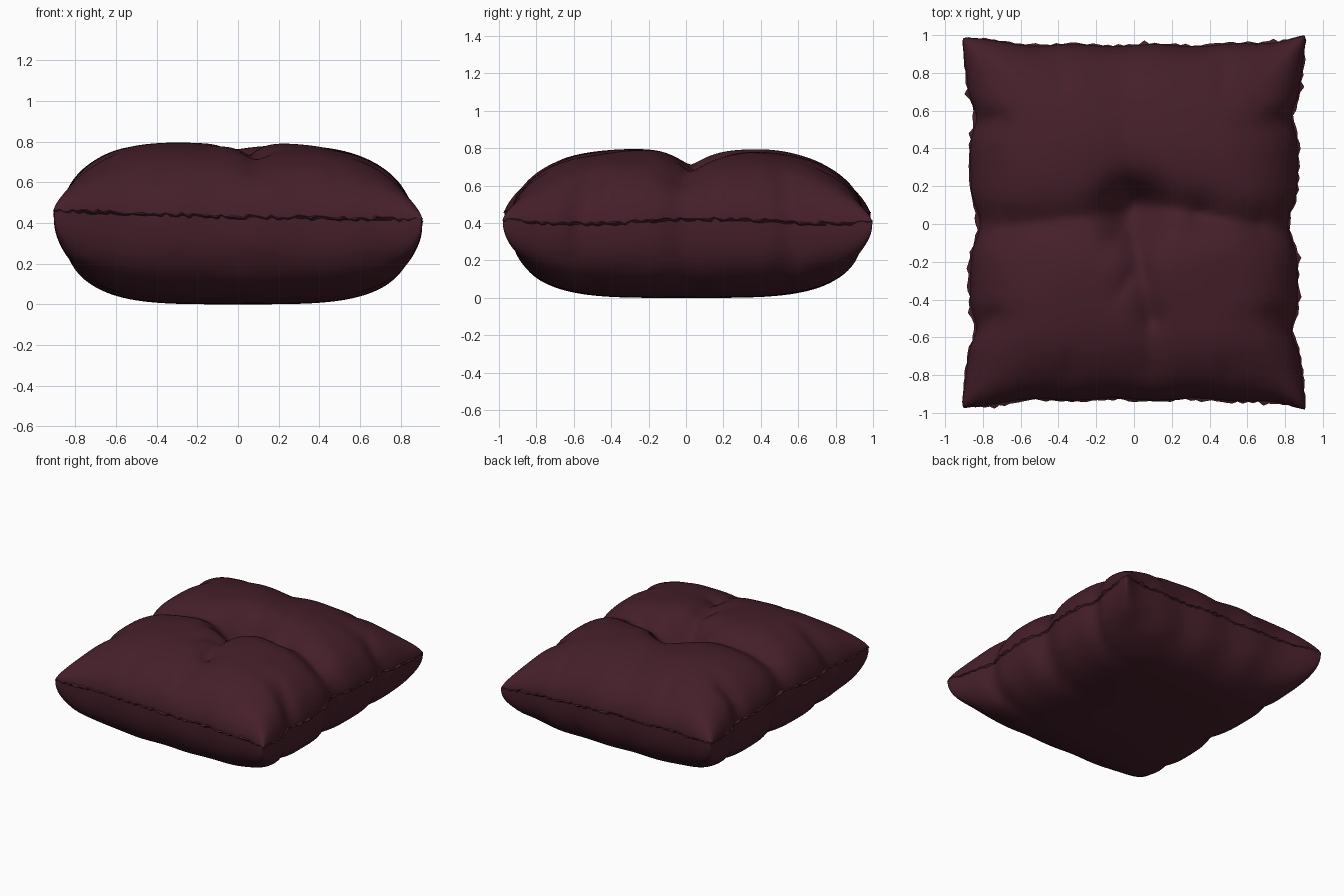
import bpy, bmesh, math, random
from mathutils import Vector, noise

if "Cube" in bpy.data.objects:
    bpy.data.objects.remove(bpy.data.objects["Cube"])

random.seed(4)
N = 110                     # grid cells across the cushion

fabric = bpy.data.materials.new("dark plum fabric")
fabric.diffuse_color = (0.060, 0.0135, 0.023, 1)
fabric.use_nodes = True
fabric.node_tree.nodes["Principled BSDF"].inputs["Base Color"].default_value = fabric.diffuse_color


def bump(t, c, w):
    return math.exp(-((t - c) / w) ** 2)


def half_width(v):          # side outline: gathered at three tucks, wide corners
    w = 0.865 - 0.05 * bump(v, 0, .11) - 0.035 * bump(v, .54, .08) - 0.035 * bump(v, -.54, .08)
    return w + 0.095 * abs(v) ** 5


def half_depth(u, sign):    # front and back outline: shallow concave, lightly scalloped
    d = 0.945 if sign > 0 else 0.928
    return d + 0.108 * abs(u) ** 6 + 0.006 * math.sin(u * 14)


def seam_z(u, v):
    return 0.43 - 0.022 * u + 0.012 * math.sin(5 * v + 1) * abs(u)


def seg_dist(x, y, a, b):   # distance to a crease segment, position along it
    p, a, b = Vector((x, y)), Vector(a), Vector(b)
    d = b - a
    t = max(0, min(1, (p - a).dot(d) / d.dot(d)))
    return (p - a - d * t).length, t


# creases running out of the central tuft: start, end, depth, width, fade
CREASES = [
    ((-.02, .06), (-.82, -.03), .09, .11, .20),
    ((0, .12), (.35, .05), .10, .09, .40),
    ((.35, .05), (.84, -.04), .075, .10, .0),
    ((0, .08), (-.17, -.16), .06, .06, .9),
    ((.0, -.05), (.09, -.5), .08, .07, .5),
    ((.09, -.5), (.07, -.95), .04, .09, .2),
    ((-.02, -.27), (-.13, -.45), .03, .05, .9),
    ((0, .15), (-.08, .93), .03, .14, .3),
    ((-.42, .93), (-.38, .68), .035, .05, .9),
    ((.48, .93), (.47, .66), .035, .05, .9),
    ((-.38, -.93), (-.33, -.65), .035, .06, .9),
    ((.5, -.93), (.48, -.7), .03, .05, .9),
    ((-.83, .52), (-.66, .60), .06, .05, .9),
    ((.83, .52), (.68, .60), .06, .05, .9),
    ((-.83, -.52), (-.68, -.46), .06, .05, .9),
    ((.83, -.52), (.68, -.45), .06, .05, .9),
]


def plan(u, v):             # outline with softly rounded corners
    r = 1 - 0.06 * abs(u * v) ** 11
    return u * half_width(v) * r, v * half_depth(u, 1 if v > 0 else -1) * r


def surface(u, v, top):
    x, y = plan(u, v)
    zs = seam_z(u, v)
    f = max(0, (1 - u ** 4) * (1 - v ** 4))
    if top:
        z = zs + (0.795 - 0.02 * u - zs) * f ** 0.56
        cut = 0.16 * math.exp(-((x / .17) ** 2 + ((y - .06) / .15) ** 2))
        for a, b, depth, width, fade in CREASES:
            d, t = seg_dist(x, y, a, b)
            cut += depth * (1 - fade * t) * math.exp(-abs(d / width) ** 1.4)
        z -= .36 * math.tanh(cut / .36) * min(1, f * 1.8)
        z += 0.014 * noise.noise(Vector((x * 3, y * 3, 5))) * f
    else:
        z = zs * (1 - f ** 0.37)
        # gathers below the seam
        edge = max(0, 1 - f * 2) * min(1, f * 8)
        z += 0.02 * edge * noise.noise(Vector((x * 5, y * 5, 1)))
        z = max(z, 0)
    return Vector((x, y, z))


def finish(name, bm, angle):
    bmesh.ops.recalc_face_normals(bm, faces=bm.faces)
    me = bpy.data.meshes.new(name)
    bm.to_mesh(me)
    bm.free()
    me.materials.append(fabric)
    ob = bpy.data.objects.new(name, me)
    bpy.context.collection.objects.link(ob)
    bpy.ops.object.select_all(action='DESELECT')
    ob.select_set(True)
    bpy.context.view_layer.objects.active = ob
    bpy.ops.object.shade_smooth_by_angle(angle=math.radians(angle))
    return ob


# stuffed cushion: upper and lower panels sewn along a shared border
params = [math.sin(math.pi / 2 * (2 * i / N - 1)) for i in range(N + 1)]
bm = bmesh.new()
border = {}
for top in (True, False):
    grid = {}
    for i, u in enumerate(params):
        for j, v in enumerate(params):
            if i in (0, N) or j in (0, N):
                if (i, j) not in border:
                    border[i, j] = bm.verts.new(surface(u, v, True))
                grid[i, j] = border[i, j]
            else:
                grid[i, j] = bm.verts.new(surface(u, v, top))
    for i in range(N):
        for j in range(N):
            bm.faces.new((grid[i, j], grid[i + 1, j], grid[i + 1, j + 1], grid[i, j + 1]))
finish("cushion", bm, 75)

# ruffled seam: a small frayed lip following the border
M = 70
ring = [(2 * k / M - 1, -1) for k in range(M)] + [(1, 2 * k / M - 1) for k in range(M)]
ring += [(-u, -v) for u, v in ring]
bm = bmesh.new()
rows = []
for u, v in ring:
    x, y = plan(u, v)
    z = seam_z(u, v)
    out = Vector((u ** 15, v ** 15, 0)).normalized()
    lip = random.uniform(.002, .014) + (random.random() < .12) * .012
    if abs(u * v) > .85:
        lip *= .3
    p = Vector((x, y, z))
    rows.append([bm.verts.new(q) for q in (
        p - out * .025 + Vector((0, 0, .018)),
        p + out * lip + Vector((0, 0, random.uniform(-.008, .012))),
        p - out * .012 + Vector((0, 0, -.018)))])
for a, b in zip(rows, rows[1:] + rows[:1]):
    for k in range(3):
        n = (k + 1) % 3
        bm.faces.new((a[k], b[k], b[n], a[n]))
finish("ruffled_seam", bm, 60)
